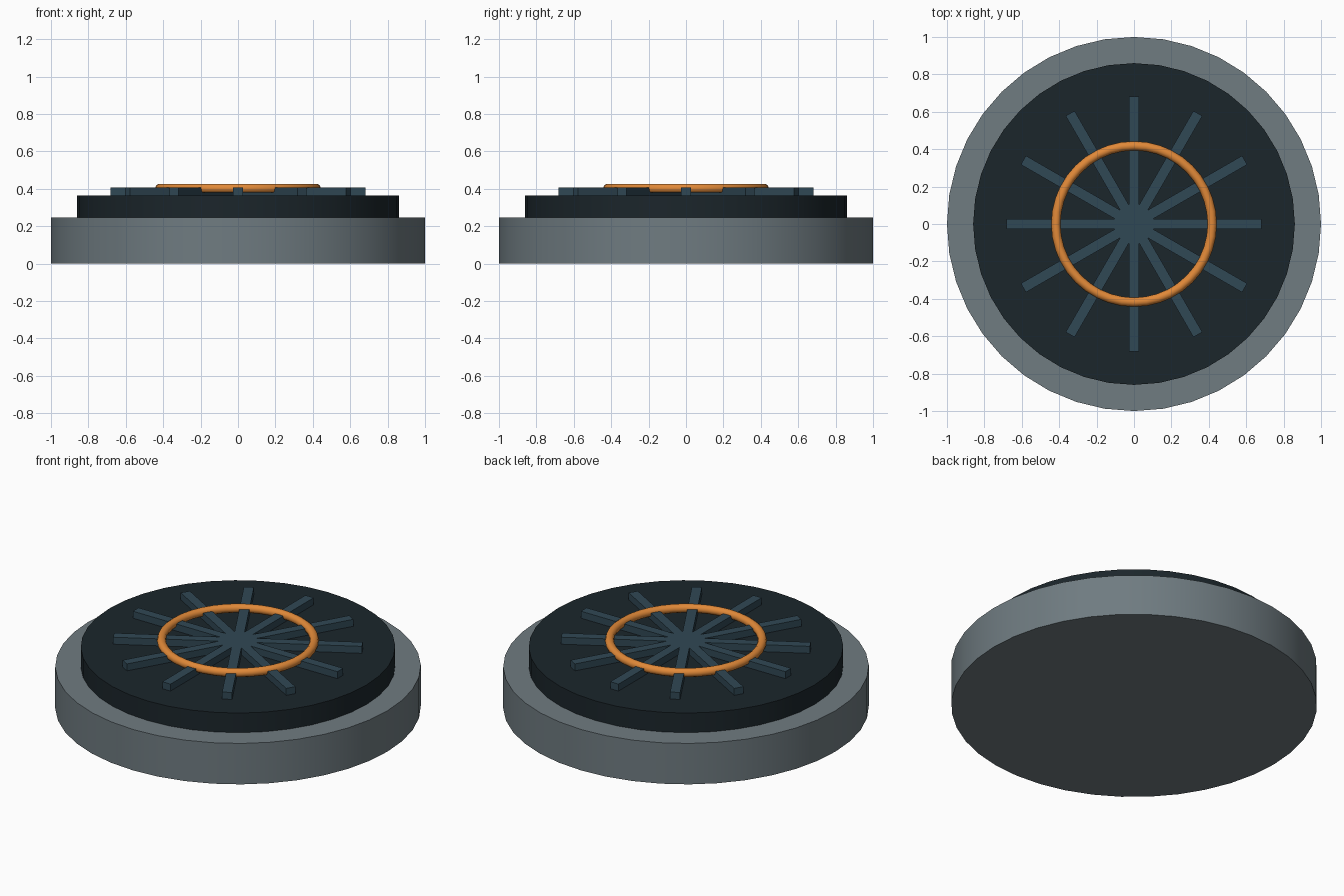
import bpy
import math

if "Cube" in bpy.data.objects:
    bpy.data.objects.remove(bpy.data.objects["Cube"])


def material(name, rgb):
    m = bpy.data.materials.new(name)
    m.diffuse_color = (*rgb, 1)
    m.use_nodes = True
    m.node_tree.nodes["Principled BSDF"].inputs["Base Color"].default_value = m.diffuse_color
    return m


def finish(name, mat, smooth=True):
    ob = bpy.context.object
    ob.name = name
    ob.data.materials.append(mat)
    if smooth:
        bpy.ops.object.shade_smooth_by_angle(angle=math.radians(40))
    return ob


def disc(name, radius, z0, z1, mat):
    bpy.ops.mesh.primitive_cylinder_add(
        vertices=40, radius=radius, depth=z1 - z0, location=(0, 0, (z0 + z1) / 2))
    return finish(name, mat)


steel = material("steel", (0.16, 0.20, 0.22))
dark = material("dark", (0.011, 0.019, 0.024))
slate = material("slate", (0.03, 0.065, 0.09))
orange = material("orange", (0.75, 0.25, 0.04))

# Stepped round body
disc("base", 1.0, 0, 0.247, steel)
disc("upper_plate", 0.86, 0.247, 0.365, dark)

# Radial ribs: six full-length bars crossing at the centre
for i in range(6):
    bpy.ops.mesh.primitive_cube_add(size=1, location=(0, 0, 0.386),
                                    rotation=(0, 0, i * math.pi / 6))
    bpy.context.object.scale = (1.366, 0.055, 0.042)
    finish(f"rib_{i + 1}", slate, smooth=False)

# Raised ring over the ribs
bpy.ops.mesh.primitive_torus_add(major_radius=0.418, minor_radius=0.025,
                                 major_segments=40, minor_segments=10,
                                 location=(0, 0, 0.403))
finish("ring", orange)
